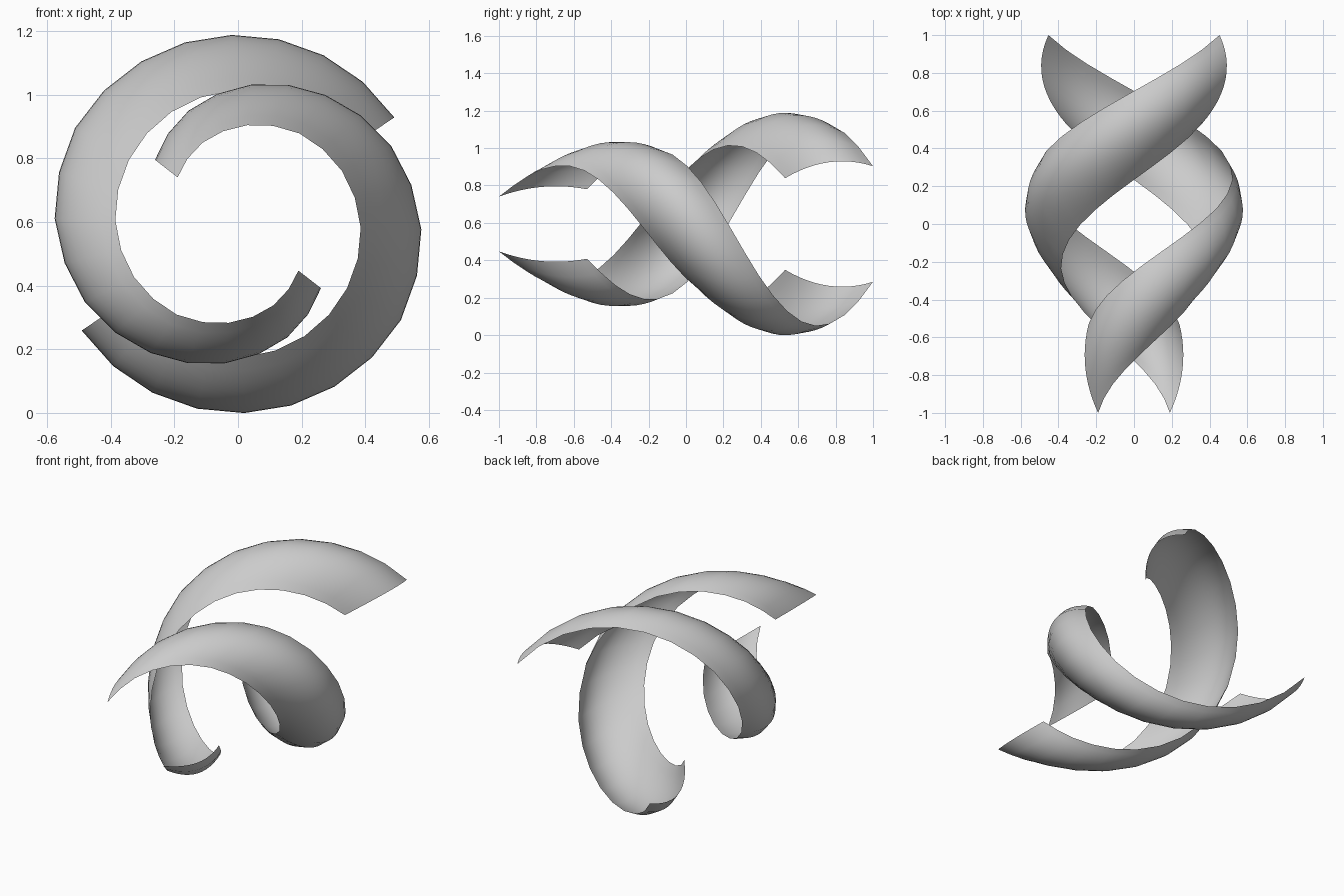
import bpy, math

if "Cube" in bpy.data.objects:
    bpy.data.objects.remove(bpy.data.objects["Cube"])

CZ = 0.594          # height of the common axis, which runs along y
STEPS, ACROSS = 20, 12
HALF = 0.235        # half width of the ribbon along y

# radius knots along the ribbon (every second step, back to front)
CREST = [.595, .595, .595, .595, .595, .577, .541, .490, .440, .389, .330]
FRONT = [.435, .428, .420, .410, .398, .386, .367, .344, .312, .279, .240]
PEAK = 0.65         # where the crest lies across the width


def knot(table, i):
    k = min(i // 2, len(table) - 2)
    f = i / 2 - k
    return table[k] * (1 - f) + table[k + 1] * f


def ribbon(name, turn):
    verts, faces = [], []
    for i in range(STEPS + 1):
        a = math.radians(34.3 + 14.4 * i + turn)
        yc = 0.765 * (1 - i / 10)
        crest, front = knot(CREST, i), knot(FRONT, i)
        for j in range(ACROSS + 1):
            v = j / ACROSS
            r = crest - (crest - front) * ((PEAK - v) / PEAK) ** 2
            verts.append((r * math.cos(a), yc + (2 * v - 1) * HALF, CZ + r * math.sin(a)))
    n = ACROSS + 1
    for i in range(STEPS):
        for j in range(ACROSS):
            p = i * n + j
            faces.append((p, p + 1, p + n + 1, p + n))
    me = bpy.data.meshes.new(name)
    me.from_pydata(verts, [], faces)
    # make the outside of the curl face outward
    me.update()
    f = me.polygons[len(me.polygons) // 2]
    if f.normal.x * f.center.x + f.normal.z * (f.center.z - CZ) < 0:
        me.flip_normals()
    me.shade_smooth()
    ob = bpy.data.objects.new(name, me)
    bpy.context.collection.objects.link(ob)
    return ob


# two identical spiral ribbons, half a turn apart
ribbon("spiral_ribbon_upper", 0)
ribbon("spiral_ribbon_lower", 180)
